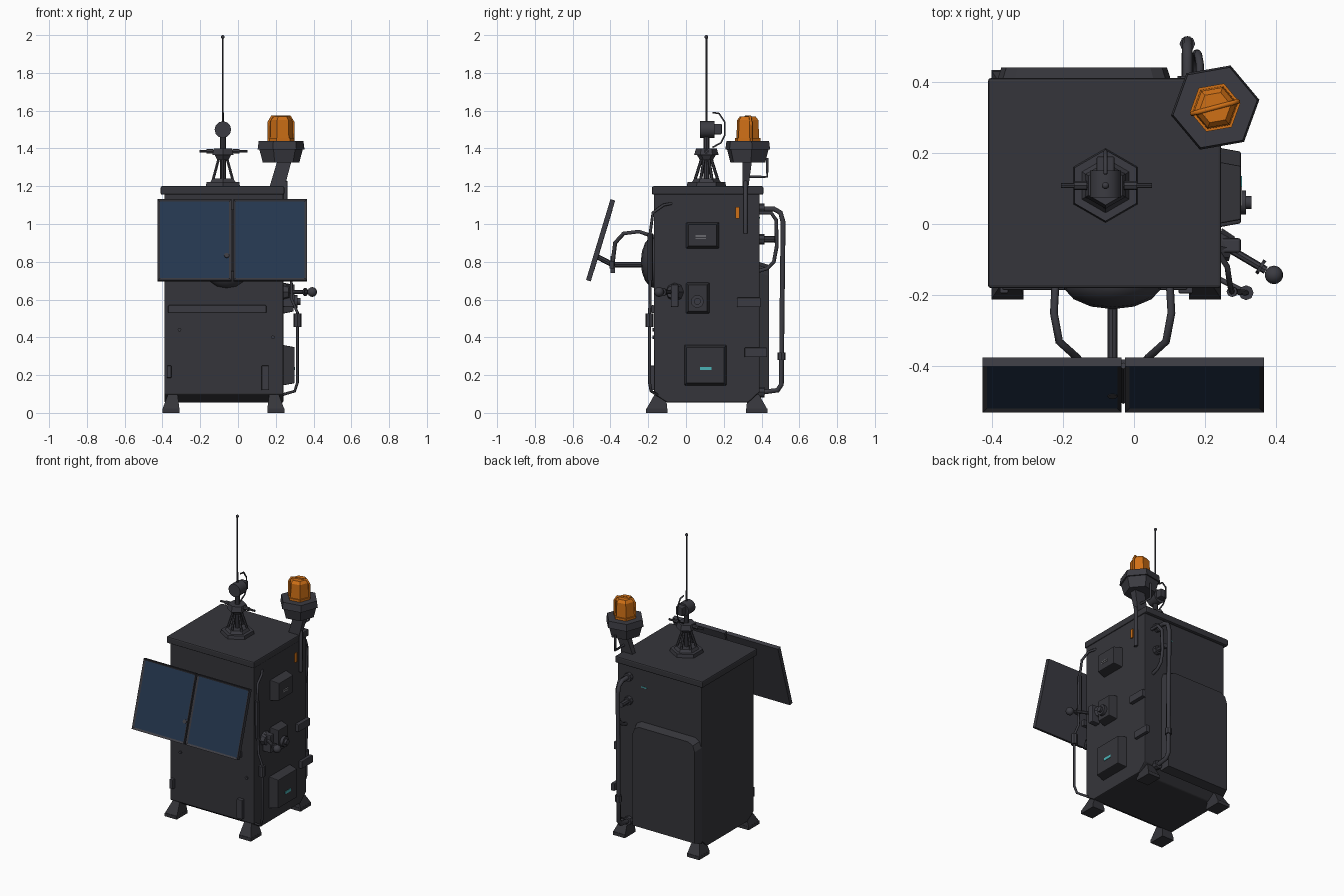
import bpy, bmesh, math
from mathutils import Vector, Matrix

old = bpy.data.objects.get("Cube")
if old:
    bpy.data.objects.remove(old)


def material(name, rgb):
    m = bpy.data.materials.new(name)
    m.use_nodes = True
    m.diffuse_color = (*rgb, 1)
    m.node_tree.nodes["Principled BSDF"].inputs["Base Color"].default_value = (*rgb, 1)
    return m


BODY = material("dark grey paint", (0.036, 0.036, 0.043))
METAL = material("grey metal", (0.044, 0.044, 0.054))
SCREEN = material("blue screen glass", (0.018, 0.038, 0.078))
ORANGE = material("orange lamp", (0.62, 0.16, 0.008))
TEAL = material("teal label", (0.07, 0.45, 0.47))
WHITE = material("pale label", (0.33, 0.33, 0.35))


def finish(name, bm, mat, bevel=0, smooth=False):
    bmesh.ops.recalc_face_normals(bm, faces=bm.faces)
    mesh = bpy.data.meshes.new(name)
    bm.to_mesh(mesh)
    bm.free()
    mesh.materials.append(mat)
    ob = bpy.data.objects.new(name, mesh)
    bpy.context.collection.objects.link(ob)
    if bevel:
        mod = ob.modifiers.new("edge", 'BEVEL')
        mod.width, mod.segments = bevel, 2
    if smooth:
        bpy.ops.object.select_all(action='DESELECT')
        ob.select_set(True)
        bpy.context.view_layer.objects.active = ob
        bpy.ops.object.shade_smooth_by_angle(angle=math.radians(40))
    return ob


def box(name, lo, hi, mat=BODY, bevel=0):
    lo, hi = Vector(lo), Vector(hi)
    bm = bmesh.new()
    bmesh.ops.create_cube(bm, size=1)
    bmesh.ops.transform(bm, matrix=Matrix.Translation((lo + hi) / 2) @ Matrix.Diagonal((*(hi - lo), 1)), verts=bm.verts)
    return finish(name, bm, mat, bevel)


def loft(name, lower, upper, mat=BODY, bevel=0):
    """Solid between two rings of matching points."""
    bm = bmesh.new()
    a = [bm.verts.new(p) for p in lower]
    b = [bm.verts.new(p) for p in upper]
    bm.faces.new(a)
    bm.faces.new(b)
    for i in range(len(a)):
        j = (i + 1) % len(a)
        bm.faces.new((a[i], a[j], b[j], b[i]))
    return finish(name, bm, mat, bevel)


def rod(name, p, q, r, r2=None, sides=8, mat=METAL, turn=0, smooth=True):
    p, q = Vector(p), Vector(q)
    bm = bmesh.new()
    bmesh.ops.create_cone(bm, cap_ends=True, segments=sides, radius1=r, radius2=r if r2 is None else r2, depth=(q - p).length)
    rot = (q - p).to_track_quat('Z', 'Y').to_matrix().to_4x4()
    bmesh.ops.transform(bm, matrix=Matrix.Translation((p + q) / 2) @ rot @ Matrix.Rotation(math.radians(turn), 4, 'Z'), verts=bm.verts)
    return finish(name, bm, mat, 0, smooth and sides > 6)


def ball(name, c, r, scale=(1, 1, 1), mat=METAL):
    bm = bmesh.new()
    bmesh.ops.create_uvsphere(bm, u_segments=14, v_segments=8, radius=r)
    bmesh.ops.transform(bm, matrix=Matrix.Translation(c) @ Matrix.Diagonal((*scale, 1)), verts=bm.verts)
    return finish(name, bm, mat, 0, True)


def pipe(name, points, r, mat=METAL):
    cu = bpy.data.curves.new(name, 'CURVE')
    cu.dimensions, cu.bevel_depth, cu.bevel_resolution, cu.use_fill_caps = '3D', r, 1, True
    sp = cu.splines.new('POLY')
    sp.points.add(len(points) - 1)
    for pt, co in zip(sp.points, points):
        pt.co = (*co, 1)
    cu.materials.append(mat)
    ob = bpy.data.objects.new(name, cu)
    bpy.context.collection.objects.link(ob)
    return ob


def rect(x0, x1, y0, y1, z):
    return [(x0, y0, z), (x1, y0, z), (x1, y1, z), (x0, y1, z)]


# Cabinet with cut lower edges, and its roof
side = [(-.10, .055), (.33, .055), (.39, .11), (.39, 1.16), (-.17, 1.16), (-.17, .10)]
loft("cabinet", [(-.39, y, z) for y, z in side], [(.24, y, z) for y, z in side], BODY, .006)
box("roof", (-.41, -.18, 1.155), (.245, .41, 1.2), BODY, .008)

# Feet
for sx, x in ((-1, -.355), (1, .2)):
    for sy, y in ((-1, -.155), (1, .375)):
        top = rect(x - .025 - .01 * sx, x + .025 - .01 * sx, y - .03 - .02 * sy, y + .03 - .02 * sy, .10)
        loft("foot", rect(x - .045, x + .045, y - .055, y + .055, .02), top)
        box("foot_pad", (x - .045, y - .057, 0), (x + .045, y + .057, .022))

# Back cover with sloped rim and rounded top corners
cover = [(-.39, .09), (.11, .09), (.11, .74), (.095, .78), (.06, .80), (-.34, .80), (-.375, .78), (-.39, .74)]
loft("back_cover", [(x, .385, z) for x, z in cover],
     [(-.14 + (x + .14) * .93, .44, .445 + (z - .445) * .95) for x, z in cover])
box("back_label", (.02, .388, 1.03), (.06, .393, 1.037), TEAL)

# Front details
box("front_bar", (-.37, -.185, .528), (.15, -.168, .57), METAL, .005)
for x, z0, z1, w in ((-.365, .185, .25, .012), (.145, .12, .25, .02)):
    box("front_latch", (x - w, -.195, z0), (x + w, -.165, z1), METAL, .004)
for x, z in ((-.31, .44), (.185, .40)):
    rod("front_bolt", (x, -.165, z), (x, -.178, z), .01)

# Monitor mount
ball("mount_dome", (-.06, -.165, .80), .14, (1, .53, 1))
rod("mount_arm", (-.06, -.2, .785), (-.06, -.40, .785), .014)
box("mount_clamp", (-.085, -.40, .74), (-.035, -.375, .83), METAL)
rod("mount_tilt", (-.06, -.39, .785), (-.06, -.485, .835), .014)
box("mount_crossbar", (-.2, -.405, .765), (.08, -.38, .805), METAL)
for s in (-1, 1):
    x = lambda d: -.06 + s * d
    pipe("mount_loop", [(x(.16), -.16, .93), (x(.165), -.25, .96), (x(.15), -.33, .95),
                        (x(.10), -.375, .90), (x(.09), -.39, .78)], .011)

# Two tilted monitors, each a frame with an inset screen
tilt = Matrix.Translation((-.03, -.452, .914)) @ Matrix.Rotation(math.radians(-16.8), 4, 'X')
for s, label in ((-1, "right"), (1, "left")):
    bm = bmesh.new()
    bmesh.ops.create_cube(bm, size=1)
    bmesh.ops.transform(bm, matrix=Matrix.Translation((s * .2, 0, 0)) @ Matrix.Diagonal((.39, .026, .447, 1)), verts=bm.verts)
    front = [f for f in bm.faces if f.normal.y < -.9]
    bmesh.ops.inset_region(bm, faces=front, thickness=.017)
    bmesh.ops.translate(bm, verts=front[0].verts, vec=(0, .008, 0))
    front[0].material_index = 1
    bmesh.ops.transform(bm, matrix=tilt, verts=bm.verts)
    finish(label + "_monitor", bm, METAL).data.materials.append(SCREEN)
rod("monitor_hinge", tilt @ Vector((0, .005, -.17)), tilt @ Vector((0, .005, .17)), .009)

# Side boxes with tapered faces
for name, y0, y1, z0, z1, d in (("upper_box", 0, .175, .87, 1.01, .055), ("middle_box", 0, .125, .525, .69, .05),
                                ("lower_box", -.01, .215, .145, .36, .055)):
    ring = lambda x, e: [(x, y0 + e, z0 + e), (x, y1 - e, z0 + e), (x, y1 - e, z1 - e), (x, y0 + e, z1 - e)]
    loft(name, ring(.235, 0), ring(.245 + d, .012), BODY, .004)
box("lower_label", (.298, .075, .226), (.303, .135, .244), TEAL)
for z in (.922, .934):
    box("upper_label", (.298, .05, z), (.303, .105, z + .004), WHITE)
rod("dial", (.28, .06, .59), (.315, .06, .59), .034, sides=12)
rod("dial_centre", (.31, .06, .59), (.33, .06, .59), .018, sides=12)
box("side_bracket", (.235, .27, .56), (.265, .395, .61), METAL, .004)
box("side_bracket_low", (.235, .31, .295), (.26, .43, .345), METAL, .004)
box("side_marker", (.235, .262, 1.03), (.249, .282, 1.09), ORANGE)

# Lever with a knob
rod("lever_base", (.235, -.06, .64), (.275, -.07, .64), .05, .035)
box("lever_block", (.24, -.08, .56), (.30, -.04, .68), METAL, .006)
rod("lever", (.26, -.065, .64), (.37, -.13, .64), .011)
rod("lever_collar", (.352, -.118, .64), (.36, -.123, .64), .022)
ball("lever_knob", (.393, -.143, .64), .026)

# Front side pipe with joints
pipe("front_pipe", [(.23, -.07, 1.11), (.262, -.12, 1.10), (.27, -.175, 1.06), (.275, -.19, .95), (.285, -.19, .6),
                    (.315, -.193, .53), (.315, -.193, .16), (.30, -.185, .115), (.23, -.15, .095)], .008)
rod("pipe_joint", (.315, -.193, .455), (.315, -.193, .525), .021)
rod("pipe_sleeve", (.277, -.19, .70), (.275, -.19, .95), .015)

# Rear pipes
pipe("rear_pipe", [(.15, .37, 1.08), (.15, .465, 1.08), (.15, .5, 1.06), (.15, .514, 1.01), (.15, .508, .5),
                   (.15, .505, .15), (.15, .485, .12), (.15, .37, .105)], .015)
rod("rear_joint", (.15, .506, .28), (.15, .506, .32), .022)
pipe("rear_hose", [(.185, .38, 1.06), (.185, .45, 1.06), (.18, .478, 1.02), (.175, .48, .88), (.175, .465, .80),
                   (.175, .43, .765), (.175, .38, .75)], .011)
for z in (1.08, .92, .11):
    rod("rear_flange", (.15, .38, z), (.15, .415, z), .028)
rod("rear_stub", (.15, .40, .92), (.15, .48, .92), .017)

# Beacon on its bent pole
cx, cy = .228, .327
pipe("beacon_pole", [(.25, .315, .95), (.25, .315, 1.22), (.225, .315, 1.24), (.25, .32, 1.35)], .013)
loft("beacon_neck", rect(.165, .245, .30, .33, 1.19), rect(.21, .285, .30, .35, 1.34), METAL)
pipe("beacon_stay", [(cx, .33, 1.25), (cx, .43, 1.25), (cx, .43, 1.35)], .008)
rod("beacon_base", (cx, cy, 1.325), (cx, cy, 1.40), .098, .118, 6, turn=40)
rod("beacon_rim", (cx, cy, 1.395), (cx, cy, 1.44), .126, .12, 6, turn=40)
rod("beacon_collar", (cx, cy, 1.435), (cx, cy, 1.455), .072, sides=6, mat=ORANGE, turn=40)
rod("beacon_lamp", (cx, cy, 1.45), (cx, cy, 1.55), .064, .060, 6, ORANGE, turn=40)
rod("beacon_cap", (cx, cy, 1.55), (cx, cy, 1.568), .060, .045, 6, ORANGE, turn=40)
a = Vector((.064, .017, 0))
c = Vector((cx, cy, 0))
up = lambda z: Vector((0, 0, z))
pipe("beacon_guard", [c - a + up(1.44), c - a + up(1.54), c - a * .75 + up(1.568),
                      c + a * .75 + up(1.568), c + a + up(1.54), c + a + up(1.44)], .007, ORANGE)

# Antenna stand with splayed legs, sensor and mast
ax, ay = -.08, .108
rod("antenna_base", (ax, ay, 1.195), (ax, ay, 1.222), .105, .10, 6)
rod("antenna_step", (ax, ay, 1.22), (ax, ay, 1.24), .078, .065, 6)
for k in range(6):
    t = math.radians(60 * k + 30)
    rod("antenna_leg", (ax + .06 * math.cos(t), ay + .06 * math.sin(t), 1.235),
        (ax + .024 * math.cos(t), ay + .024 * math.sin(t), 1.35), .008, sides=6)
rod("antenna_post", (ax, ay, 1.23), (ax, ay, 1.48), .016)
rod("antenna_hub", (ax, ay, 1.34), (ax, ay, 1.365), .035, .05, 6)
rod("antenna_plate", (ax, ay, 1.365), (ax, ay, 1.40), .065, .055, 6)
rod("antenna_crossbar", (-.205, ay, 1.385), (.05, ay, 1.385), .007)
for x in (-.15, -.01):
    rod("crossbar_sleeve", (x - .018, ay, 1.385), (x + .018, ay, 1.385), .013)
rod("sensor", (ax, .075, 1.5), (ax, .15, 1.5), .044, sides=12)
box("sensor_box", (ax - .025, .14, 1.475), (ax + .025, .19, 1.53), METAL, .005)
pipe("sensor_cable", [(ax, .14, 1.59), (ax, .175, 1.585), (ax, .205, 1.54), (ax, .205, 1.47),
                      (ax, .185, 1.43), (ax, .14, 1.405)], .005)
rod("mast", (ax, ay, 1.4), (ax, ay, 1.99), .0055, .0045, 6)
ball("mast_tip", (ax, ay, 1.99), .01)
